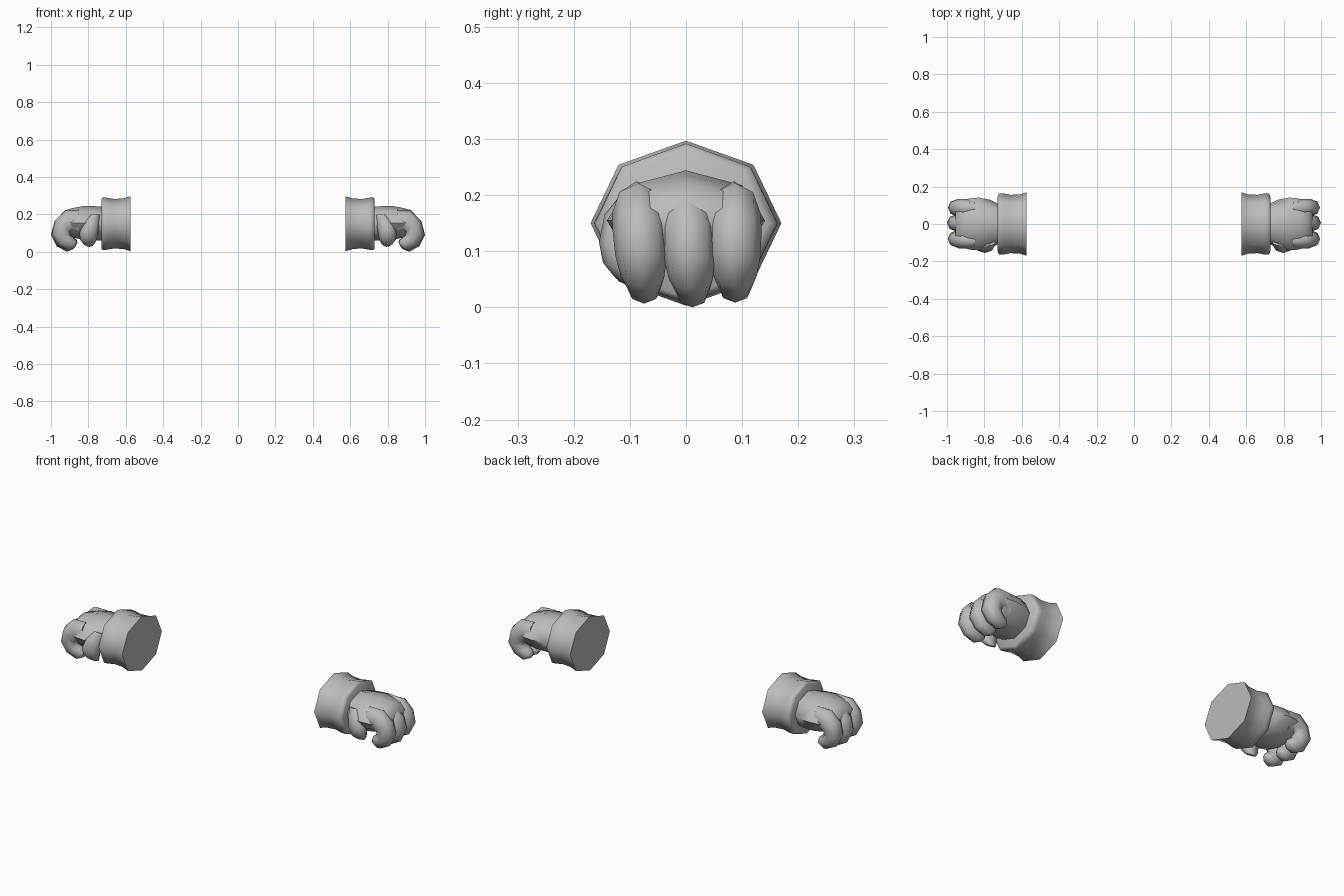
import bpy, bmesh, math
from mathutils import Vector

cube = bpy.data.objects.get("Cube")
if cube:
    bpy.data.objects.remove(cube, do_unlink=True)

grey = bpy.data.materials.new("glove grey")
grey.use_nodes = True
GREY = (0.5, 0.5, 0.5, 1)
grey.diffuse_color = GREY
grey.node_tree.nodes["Principled BSDF"].inputs["Base Color"].default_value = GREY


def ring(centre, u, v, sides=8):
    """Elliptical cross-section spanned by the half-axes u and v."""
    steps = [2 * math.pi * i / sides for i in range(sides)]
    return [Vector(centre) + Vector(u) * math.cos(a) + Vector(v) * math.sin(a) for a in steps]


def loft(name, rings):
    """Skin the rings into a closed tube and mirror it to the other hand."""
    bm = bmesh.new()
    loops = [[bm.verts.new(p) for p in r] for r in rings]
    for a, b in zip(loops, loops[1:]):
        for i in range(len(a)):
            j = (i + 1) % len(a)
            bm.faces.new((a[i], a[j], b[j], b[i]))
    bm.faces.new(loops[0])
    bm.faces.new(loops[-1])
    bmesh.ops.recalc_face_normals(bm, faces=bm.faces)
    mesh = bpy.data.meshes.new(name)
    bm.to_mesh(mesh)
    bm.free()
    mesh.materials.append(grey)
    obj = bpy.data.objects.new(name, mesh)
    bpy.context.collection.objects.link(obj)
    bpy.ops.object.select_all(action='DESELECT')
    obj.select_set(True)
    bpy.context.view_layer.objects.active = obj
    bpy.ops.object.shade_smooth_by_angle(angle=math.radians(62))
    obj.modifiers.new("mirror", 'MIRROR')
    return obj


# Cuff: flared octagonal band, closed at the wrist (x, half width, half height)
cuff = [(0.575, 0.17, 0.147), (0.61, 0.158, 0.136), (0.66, 0.156, 0.132),
        (0.70, 0.164, 0.139), (0.722, 0.162, 0.142), (0.73, 0.145, 0.132)]
loft("cuff", [ring((x, 0, 0.15), (0, w, 0), (0, 0, h)) for x, w, h in cuff])

# Palm: (x, half width, bottom, top)
palm = [(0.72, 0.105, 0.06, 0.24), (0.77, 0.13, 0.06, 0.244), (0.83, 0.141, 0.065, 0.244),
        (0.88, 0.137, 0.075, 0.235), (0.925, 0.12, 0.09, 0.222), (0.955, 0.09, 0.10, 0.19)]
loft("palm", [ring((x, 0, (lo + hi) / 2), (0, w, 0), (0, 0, (hi - lo) / 2))
              for x, w, lo, hi in palm])

# Three curled fingers: (outer x, outer z, inner x, inner z, half width)
curl = [(0.85, 0.225, 0.85, 0.09, 0.040), (0.925, 0.22, 0.88, 0.11, 0.047),
        (0.98, 0.165, 0.90, 0.10, 0.048), (1.0, 0.09, 0.90, 0.085, 0.046),
        (0.97, 0.03, 0.885, 0.07, 0.039), (0.915, 0.0, 0.87, 0.055, 0.030),
        (0.88, 0.015, 0.868, 0.04, 0.018)]
for name, base_y, tip_y, reach in (("front_finger", -0.088, -0.072, -0.008),
                                   ("middle_finger", -0.002, 0.014, 0),
                                   ("back_finger", 0.086, 0.088, -0.01)):
    sections = []
    for i, (ox, oz, ix, iz, w) in enumerate(curl):
        t = i / (len(curl) - 1)
        outer, inner = Vector((ox, 0, oz)), Vector((ix, 0, iz))
        centre = (outer + inner) / 2
        centre.y = base_y + (tip_y - base_y) * t
        centre.x += reach * t
        centre.z -= reach * t
        sections.append(ring(centre, (0, w, 0), (outer - inner) / 2))
    loft(name, sections)

# Thumb: hangs at the front side and tucks under the palm
thumb = [((0.765, -0.085, 0.19), 0.030, 0.030), ((0.785, -0.105, 0.15), 0.045, 0.040),
         ((0.798, -0.115, 0.10), 0.050, 0.040), ((0.80, -0.112, 0.065), 0.044, 0.036),
         ((0.797, -0.10, 0.042), 0.030, 0.026), ((0.795, -0.09, 0.032), 0.014, 0.014)]
loft("thumb", [ring(c, (a, 0, 0), (0, b, -b * 0.4)) for c, a, b in thumb])
